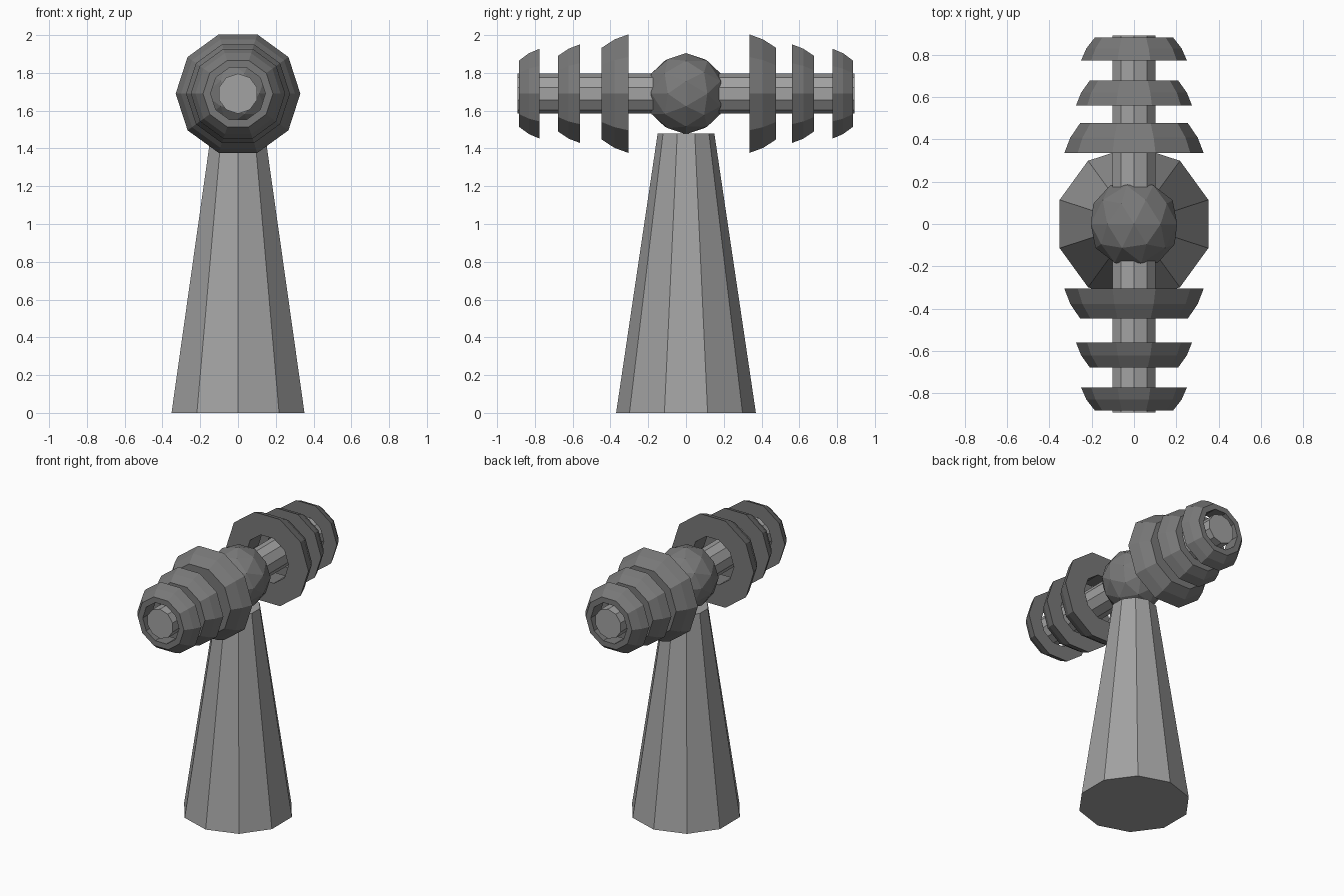
import bpy, bmesh, math

if "Cube" in bpy.data.objects:
    bpy.data.objects.remove(bpy.data.objects["Cube"])

AXIS_Z = 1.69
SIDES = 10


def material(name, value):
    mat = bpy.data.materials.new(name)
    mat.diffuse_color = (value, value, value, 1)
    mat.use_nodes = True
    mat.node_tree.nodes["Principled BSDF"].inputs["Base Color"].default_value = mat.diffuse_color
    return mat


MID_GREY = material("mid_grey", 0.36)
DARK_GREY = material("dark_grey", 0.19)


def name_part(name, mat):
    """Name and colour the primitive just added."""
    obj = bpy.context.object
    obj.name = name
    obj.data.materials.append(mat)


def ring(name, profile, side):
    """Spin a closed (radius, y) profile around the crossbar axis."""
    bm = bmesh.new()
    loops = []
    for i in range(SIDES):
        a = math.tau * i / SIDES
        loops.append([bm.verts.new((r * math.cos(a), side * y, AXIS_Z + r * math.sin(a)))
                      for r, y in profile])
    n = len(profile)
    for i in range(SIDES):
        p, q = loops[i], loops[(i + 1) % SIDES]
        for j in range(n):
            k = (j + 1) % n
            bm.faces.new((p[j], p[k], q[k], q[j]))
    bmesh.ops.recalc_face_normals(bm, faces=bm.faces)
    mesh = bpy.data.meshes.new(name)
    bm.to_mesh(mesh)
    bm.free()
    mesh.materials.append(DARK_GREY)
    bpy.context.collection.objects.link(bpy.data.objects.new(name, mesh))


# Tapered post
bpy.ops.mesh.primitive_cone_add(vertices=SIDES, radius1=0.37, radius2=0.15,
                                depth=1.48, location=(0, 0, 0.74))
name_part("post", MID_GREY)

# Faceted hub ball
bpy.ops.mesh.primitive_ico_sphere_add(subdivisions=2, radius=0.215, location=(0, 0, AXIS_Z),
                                      rotation=(math.pi / 2, 0, 0))
name_part("hub_ball", DARK_GREY)

# Crossbar
bpy.ops.mesh.primitive_cylinder_add(vertices=SIDES, radius=0.106, depth=1.785,
                                    location=(0, 0, AXIS_Z), rotation=(math.pi / 2, 0, 0))
name_part("crossbar", MID_GREY)

# Domed collars, wide side towards the hub: (outer radius, tip radius, hole radius, inner y, depth)
collars = {
    "large": (0.33, 0.255, 0.17, 0.335, 0.142),
    "medium": (0.275, 0.21, 0.155, 0.56, 0.118),
    "small": (0.25, 0.185, 0.145, 0.775, 0.108),
}
for label, (r, tip, hole, y, d) in collars.items():
    for side, end in ((-1, "front"), (1, "back")):
        y0 = y - 0.03 if (label == "large" and side < 0) else y
        profile = [(hole, y0), (r, y0), (r - 0.38 * (r - tip), y0 + d * 0.52),
                   (tip, y0 + d), (hole, y0 + d)]
        ring(f"{label}_collar_{end}", profile, side)
